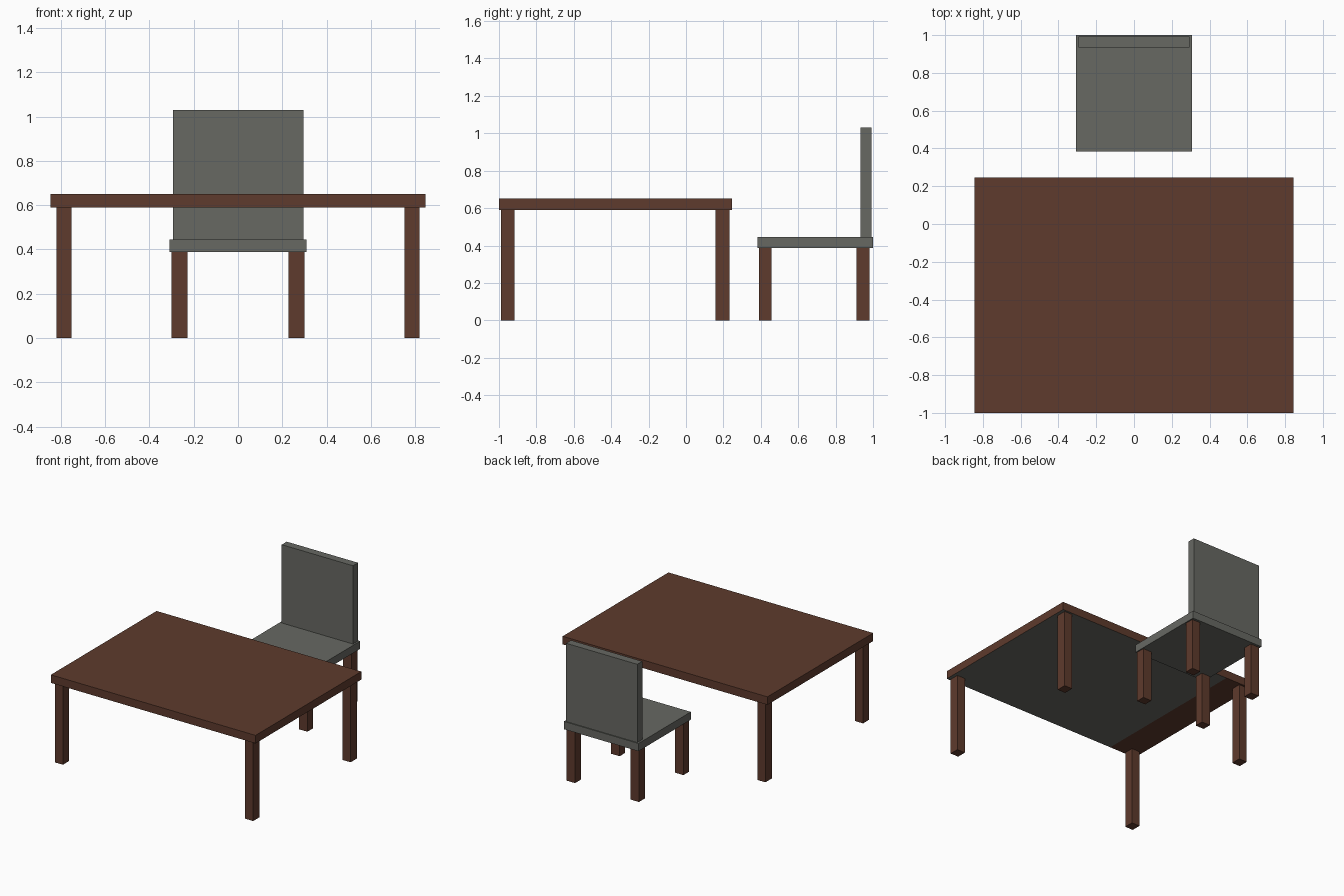
import bpy, bmesh
from mathutils import Vector

if "Cube" in bpy.data.objects:
    bpy.data.objects.remove(bpy.data.objects["Cube"])


def material(name, rgb):
    m = bpy.data.materials.new(name)
    m.diffuse_color = (*rgb, 1.0)
    m.use_nodes = True
    m.node_tree.nodes["Principled BSDF"].inputs["Base Color"].default_value = m.diffuse_color
    return m


wood = material("dark_brown_wood", (0.112, 0.043, 0.026))
grey = material("warm_grey", (0.136, 0.139, 0.124))


def box(name, x, y, z, *mats, cut_x=None):
    """Box from (min, max) ranges, optionally sliced at an x position."""
    bm = bmesh.new()
    bmesh.ops.create_cube(bm, size=1)
    lo, hi = Vector((x[0], y[0], z[0])), Vector((x[1], y[1], z[1]))
    for v in bm.verts:
        v.co = (lo + hi) / 2 + v.co * (hi - lo)
    if cut_x is not None:
        bmesh.ops.bisect_plane(bm, geom=bm.verts[:] + bm.edges[:] + bm.faces[:],
                               plane_co=(cut_x, 0, 0), plane_no=(1, 0, 0))
        bm.normal_update()
        # Underside beyond the cut takes the second colour
        for f in bm.faces:
            if f.normal.z < -0.5 and f.calc_center_median().x > cut_x:
                f.material_index = 1
    mesh = bpy.data.meshes.new(name)
    bm.to_mesh(mesh)
    bm.free()
    for m in mats:
        mesh.materials.append(m)
    obj = bpy.data.objects.new(name, mesh)
    bpy.context.collection.objects.link(obj)
    return obj


def legs(prefix, x_in, x_out, y_ranges, height):
    for end, yr in y_ranges.items():
        for side, xr in (("left", (-x_out, -x_in)), ("right", (x_in, x_out))):
            box(f"{prefix}_{end}_{side}_leg", xr, yr, (0, height), wood)


# Table: brown top with a mostly grey underside
box("table_top", (-0.845, 0.845), (-1.0, 0.247), (0.59, 0.65), wood, grey, cut_x=-0.625)
legs("table", 0.752, 0.819, {"front": (-0.99, -0.918), "back": (0.158, 0.233)}, 0.59)

# Chair: grey seat and backrest on brown legs
box("chair_seat", (-0.308, 0.308), (0.383, 1.0), (0.388, 0.446), grey)
box("chair_backrest", (-0.293, 0.295), (0.934, 0.993), (0.446, 1.03), grey)
legs("chair", 0.228, 0.299, {"front": (0.391, 0.457), "back": (0.912, 0.982)}, 0.388)
